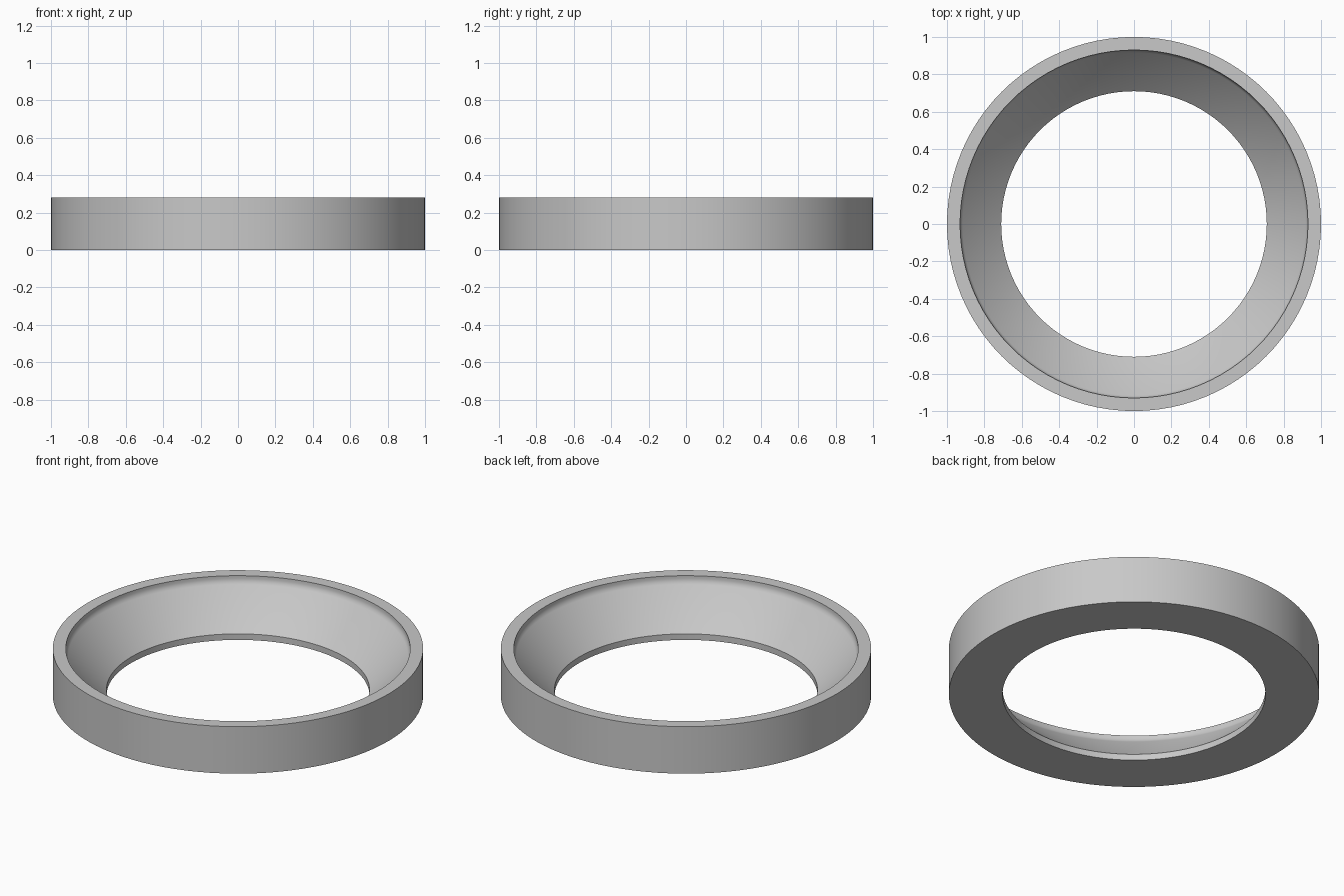
import bpy
import bmesh
import math

cube = bpy.data.objects.get("Cube")
if cube:
    bpy.data.objects.remove(cube, do_unlink=True)

# Single grey material
grey = bpy.data.materials.new("light_grey")
grey.use_nodes = True
colour = (0.58, 0.58, 0.58, 1.0)
grey.diffuse_color = colour
grey.node_tree.nodes["Principled BSDF"].inputs["Base Color"].default_value = colour

# Cross-section (radius, height): straight wall, flat rim, small fillet, funnel, lip
profile = [(1.0, 0.0), (1.0, 0.28), (0.93, 0.28), (0.93, 0.262),
           (0.926, 0.247), (0.917, 0.234), (0.71, 0.036), (0.71, 0.0)]

# Revolve the closed section around the vertical axis
bm = bmesh.new()
verts = [bm.verts.new((r, 0, z)) for r, z in profile]
edges = [bm.edges.new((v, verts[(i + 1) % len(verts)])) for i, v in enumerate(verts)]
bmesh.ops.spin(bm, geom=verts + edges, cent=(0, 0, 0), axis=(0, 0, 1),
               angle=math.tau, steps=96, use_merge=True)
bmesh.ops.remove_doubles(bm, verts=bm.verts, dist=0.0001)
bmesh.ops.recalc_face_normals(bm, faces=bm.faces)

mesh = bpy.data.meshes.new("funnel_ring")
bm.to_mesh(mesh)
bm.free()
mesh.materials.append(grey)

ring = bpy.data.objects.new("funnel_ring", mesh)
bpy.context.collection.objects.link(ring)

# Smooth curved walls, crisp rim and lip edges
bpy.ops.object.select_all(action='DESELECT')
ring.select_set(True)
bpy.context.view_layer.objects.active = ring
bpy.ops.object.shade_smooth_by_angle(angle=math.radians(30))
